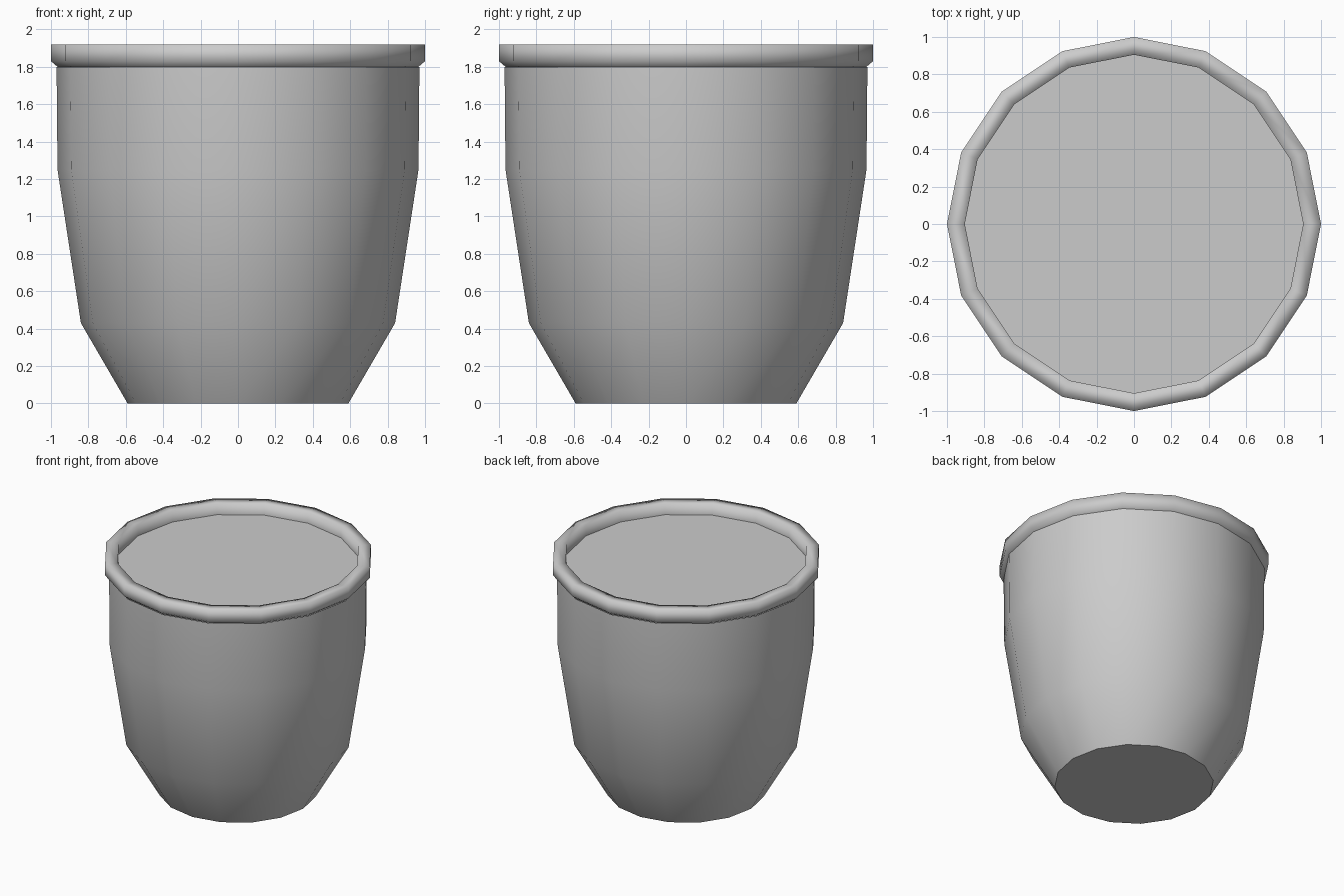
import bpy, math

if "Cube" in bpy.data.objects:
    bpy.data.objects.remove(bpy.data.objects["Cube"])

SIDES = 16


def lathe(name, profile, cap_bottom=False, cap_top=False, smooth=None):
    """Revolve an (r, z) profile, ordered so that faces point outwards."""
    verts = [(r * math.cos(2 * math.pi * i / SIDES), r * math.sin(2 * math.pi * i / SIDES), z)
             for r, z in profile for i in range(SIDES)]
    faces = []
    for k in range(len(profile) - 1):
        a, b = k * SIDES, (k + 1) * SIDES
        for i in range(SIDES):
            j = (i + 1) % SIDES
            faces.append((a + i, a + j, b + j, b + i))
    if cap_bottom:
        faces.append(tuple(reversed(range(SIDES))))
    if cap_top:
        last = (len(profile) - 1) * SIDES
        faces.append(tuple(range(last, last + SIDES)))
    mesh = bpy.data.meshes.new(name)
    mesh.from_pydata(verts, [], faces)
    obj = bpy.data.objects.new(name, mesh)
    bpy.context.collection.objects.link(obj)
    if smooth is not None:
        bpy.ops.object.select_all(action='DESELECT')
        obj.select_set(True)
        bpy.context.view_layer.objects.active = obj
        bpy.ops.object.shade_smooth_by_angle(angle=math.radians(smooth))
    return obj


# Tapered pot wall with a flat, sharp-edged base
lathe("pot_body", [(0.59, 0), (0.84, 0.43), (0.965, 1.25), (0.97, 1.80)],
      cap_bottom=True, smooth=50)

# Rolled rim, smooth all the way round its section
lathe("pot_rim", [(0.965, 1.80), (1.0, 1.83), (1.0, 1.92), (0.905, 1.92), (0.905, 1.82)],
      smooth=120)

# Soil surface just below the rim
lathe("soil", [(0.905, 1.83)], cap_top=True)
